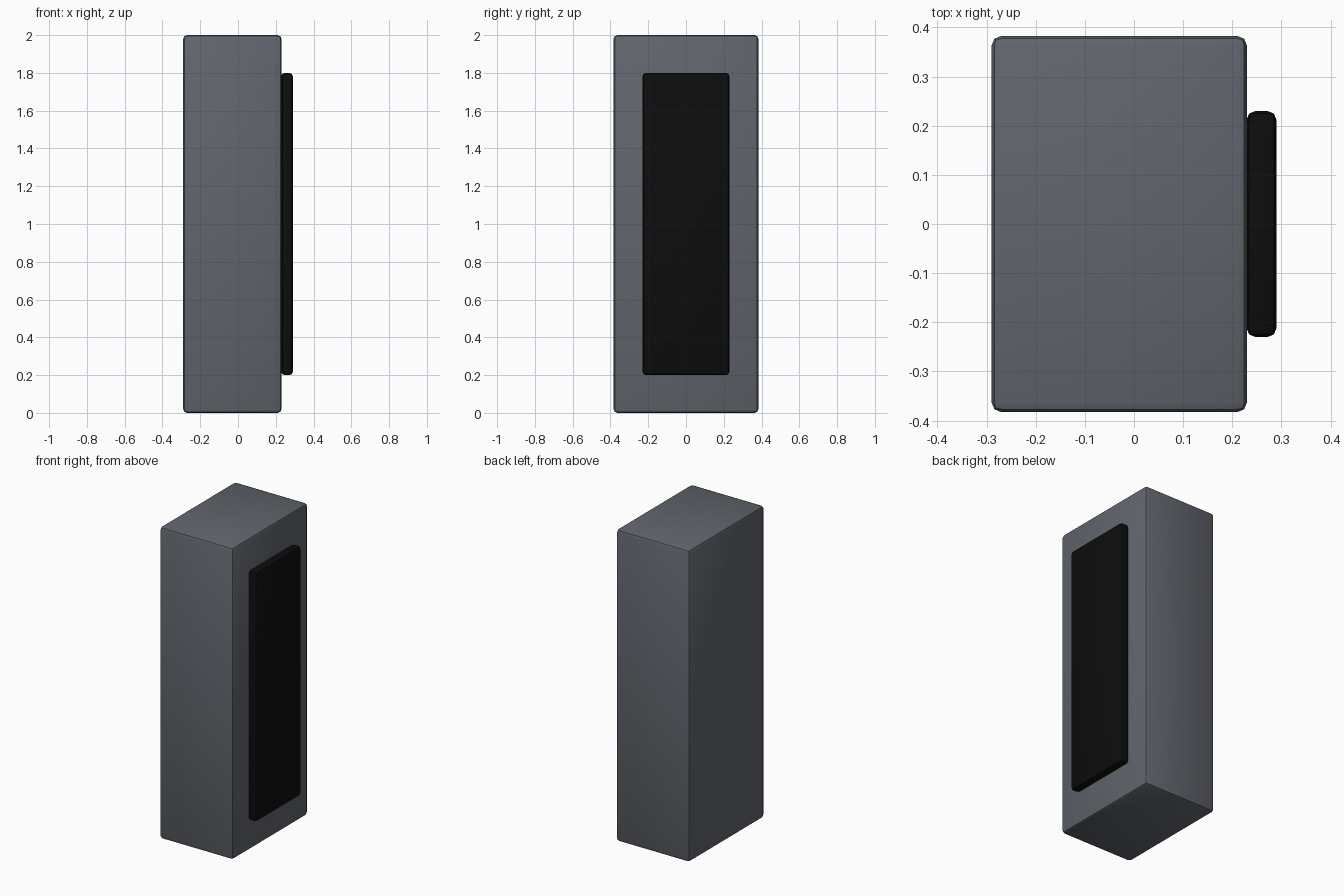
import bpy

if "Cube" in bpy.data.objects:
    bpy.data.objects.remove(bpy.data.objects["Cube"])


def material(name, color):
    mat = bpy.data.materials.new(name)
    mat.diffuse_color = color
    mat.use_nodes = True
    mat.node_tree.nodes["Principled BSDF"].inputs["Base Color"].default_value = mat.diffuse_color
    return mat


def rounded_box(name, low, high, bevel, mat):
    """Box between two corners with softened edges."""
    bpy.ops.mesh.primitive_cube_add(
        size=1, location=[(a + b) / 2 for a, b in zip(low, high)])
    obj = bpy.context.object
    obj.name = name
    obj.scale = [b - a for a, b in zip(low, high)]
    bpy.ops.object.transform_apply(location=False, rotation=False, scale=True)
    mod = obj.modifiers.new("soft_edges", "BEVEL")
    mod.width = bevel
    mod.segments = 2
    bpy.ops.object.modifier_apply(modifier=mod.name)
    bpy.ops.object.shade_smooth_by_angle()
    obj.data.materials.append(mat)
    return obj


casing = material("dark_grey", (0.12, 0.13, 0.15, 1))
black = material("black", (0.004, 0.004, 0.004, 1))

# Tall cabinet
rounded_box("cabinet", (-0.29, -0.383, 0), (0.23, 0.383, 2), 0.02, casing)
# Raised panel on the right side
rounded_box("side_panel", (0.229, -0.23, 0.2), (0.29, 0.23, 1.8), 0.018, black)
